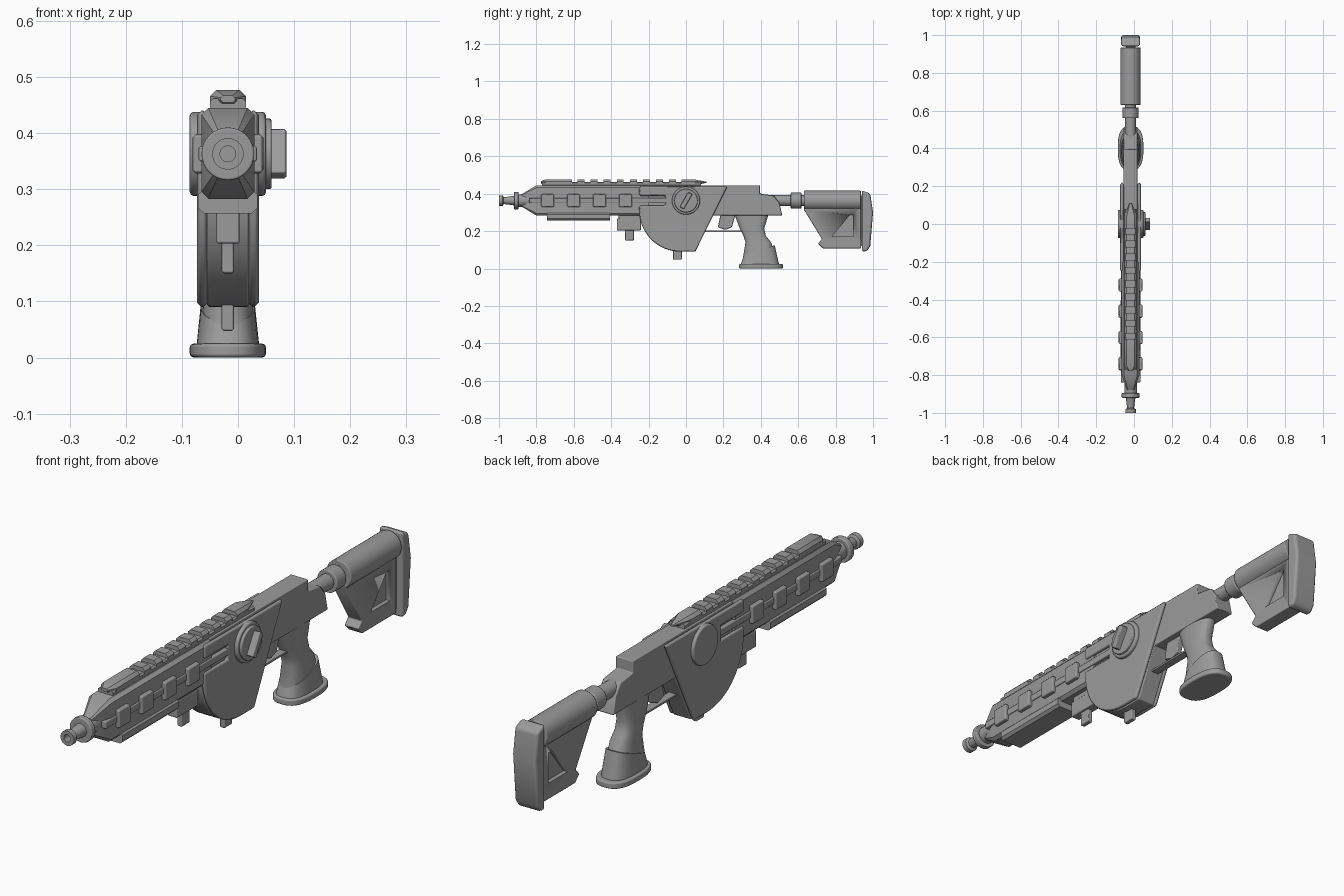
import bpy, bmesh, math
from mathutils import Vector

cube = bpy.data.objects.get("Cube")
if cube:
    bpy.data.objects.remove(cube, do_unlink=True)

# Landmarks shared by several parts
CENTRE = -0.018          # x of the body's centre plane
AXIS = 0.363             # height of barrel, dial and stock tube
TOP, BELLY = 0.445, 0.283
BODY_HALF = 0.0375
EDGE = 0.004             # usual chamfer

grey = bpy.data.materials.new("gunmetal_grey")
grey.use_nodes = True
colour = (0.33, 0.33, 0.33, 1)
grey.diffuse_color = colour
grey.node_tree.nodes["Principled BSDF"].inputs["Base Color"].default_value = colour


def loft(name, rings, bevel=0, segments=1):
    """Skin a list of equal-length rings, cap both ends and chamfer the edges."""
    bm = bmesh.new()
    loops = [[bm.verts.new(point) for point in ring] for ring in rings]
    for lower, upper in zip(loops, loops[1:]):
        for i in range(len(lower)):
            bm.faces.new((lower[i - 1], lower[i], upper[i], upper[i - 1]))
    bm.faces.new(loops[0])
    bm.faces.new(loops[-1])
    bmesh.ops.recalc_face_normals(bm, faces=bm.faces)
    mesh = bpy.data.meshes.new(name)
    bm.to_mesh(mesh)
    bm.free()
    mesh.materials.append(grey)
    obj = bpy.data.objects.new(name, mesh)
    bpy.context.collection.objects.link(obj)
    bpy.ops.object.select_all(action='DESELECT')
    obj.select_set(True)
    bpy.context.view_layer.objects.active = obj
    bpy.ops.object.shade_smooth_by_angle(angle=math.radians(35))
    if bevel:
        modifier = obj.modifiers.new("chamfer", 'BEVEL')
        modifier.width = bevel
        modifier.segments = segments
        modifier.limit_method = 'ANGLE'
        modifier.angle_limit = math.radians(35)
        modifier.harden_normals = True
    return obj


def prism(name, outline, inner, outer, bevel=EDGE, segments=1):
    """Extrude a (y, z) outline between two offsets from the centre plane."""
    rings = [[(CENTRE + x, y, z) for y, z in outline] for x in (inner, outer)]
    return loft(name, rings, bevel, segments)


def box(name, half, front, back, low, high, bevel=EDGE):
    outline = [(front, low), (back, low), (back, high), (front, high)]
    return prism(name, outline, -half, half, bevel)


def octagon_bar(name, half, low, high, cut, stations):
    """Bar along y with cut corners; stations are (y, scale) pairs."""
    middle, tall = (low + high) / 2, (high - low) / 2
    quarter = [(half, tall - cut), (half - cut, tall)]
    upper = quarter + [(-x, z) for x, z in reversed(quarter)]
    section = upper + [(-x, -z) for x, z in upper]
    return loft(name, [[(CENTRE + x * scale, y, middle + z * scale) for x, z in section]
                       for y, scale in stations])


def circle(radius, count=36):
    angles = [math.tau * i / count for i in range(count)]
    return [(radius * math.cos(a), radius * math.sin(a)) for a in angles]


def turned(name, profile, bevel=0, across=False):
    """Turn (distance, radius) pairs about the y axis line, or about x if across."""
    rings = []
    for distance, radius in profile:
        if across:
            rings.append([(CENTRE + distance, u, AXIS + v) for u, v in circle(radius)])
        else:
            rings.append([(CENTRE + u, distance, AXIS + v) for u, v in circle(radius)])
    return loft(name, rings, bevel, segments=2)


def rod(name, start, end, radius, bevel=EDGE, across=False):
    return turned(name, [(start, radius), (end, radius)], bevel, across)


def oval(front, back, half, low, rise=0):
    """Rounded ring that climbs by rise from its front to its back."""
    ring = []
    for point in circle(1):
        u, v = (math.copysign(abs(c) ** 0.75, c) for c in point)
        t = (v + 1) / 2
        ring.append((CENTRE + half * u, front + (back - front) * t, low + rise * t))
    return ring


# Barrel with a hollow flared tip, collar and shank
bore, neck, flare = 0.014, 0.018, 0.028
turned("barrel", [(-0.95, bore), (-1, bore), (-1, flare), (-0.98, flare),
                  (-0.975, neck), (-0.9, flare)])
rod("barrel_collar", -0.92, -0.895, 0.047)
rod("barrel_shank", -0.9, -0.8, 0.033)

# Handguard with tapered nose, side rail and blocks
octagon_bar("handguard", 0.047, BELLY, TOP, 0.012, [(-0.88, 0.4), (-0.8, 1), (-0.2, 1)])
box("side_rail", 0.052, -0.84, -0.1, AXIS - 0.014, AXIS + 0.014)
for i in range(4):
    front = -0.775 + i * 0.139
    box(f"side_block_{i + 1}", 0.063, front, front + 0.07, AXIS - 0.035, AXIS + 0.035, 0.006)
octagon_bar("lower_rail", 0.053, 0.257, 0.3, 0.01, [(-0.743, 1), (-0.406, 1)])

# Top rail: a low base, long end pieces and evenly spaced teeth
RAIL_HALF, RAIL_TOP = 0.032, 0.477
octagon_bar("top_rail_base", RAIL_HALF, TOP - 0.005, 0.462, 0.006, [(-0.77, 1), (0.08, 1)])
pieces = {"front": [(-0.775, 0.4), (-0.75, 1), (-0.61, 1)],
          "rear": [(-0.024, 1), (0.04, 1), (0.11, 0.2)]}
for i in range(8):
    start = -0.58 + i * 0.07
    pieces[f"tooth_{i + 1}"] = [(start, 1), (start + 0.037, 1)]
for label, stations in pieces.items():
    octagon_bar(f"top_rail_{label}", RAIL_HALF, TOP, RAIL_TOP, 0.011, stations)

# Receiver with stepped, sloping rear
prism("receiver", [(-0.25, BELLY), (0.515, BELLY), (0.5, 0.35), (0.47, 0.39),
                   (0.396, 0.4), (0.396, TOP), (-0.25, TOP)], -BODY_HALF, BODY_HALF)

# Round-fronted housing: core and two plates notched around the side rail
FRONT, RADIUS = -0.25, 0.22
arc = [(FRONT + RADIUS - RADIUS * math.cos(a), 0.31 - RADIUS * math.sin(a))
       for a in (math.pi / 32 * i for i in range(17))]
outline = arc + [(0.05, 0.09), (0.222, 0.44), (FRONT, 0.44)]
notch = [(y, AXIS + s * 0.026) for y, s in
         ((FRONT, 1), (FRONT + 0.14, 1), (FRONT + 0.14, -1), (FRONT, -1))]
prism("housing_core", outline, -BODY_HALF, BODY_HALF)
for side, sign in (("left", 1), ("right", -1)):
    prism(f"housing_plate_{side}", outline + notch, sign * 0.036, sign * 0.055, 0.008)
box("housing_foot", 0.011, -0.07, -0.022, 0.047, 0.11)

# Selector dial through the housing, with a tilted handle on the left
rod("dial", -0.068, 0.068, 0.075, 0.007, across=True)
rod("dial_cap", 0.06, 0.078, 0.063, across=True)
along = Vector((0.5, math.sqrt(0.75))) * 0.046
wide = along.orthogonal() * 0.28
hub = Vector((0, AXIS))
prism("dial_handle", [hub - along - wide, hub + along - wide,
                      hub + along + wide, hub - along + wide], 0.07, 0.104)

# Stepped block under the front of the receiver
box("front_block", 0.021, -0.37, -0.24, 0.203, 0.267)
box("front_block_mount", 0.018, -0.36, -0.24, 0.26, 0.3)
box("front_block_pin", 0.011, -0.326, -0.278, 0.15, 0.21)

# Trigger and guard
prism("trigger", [(0.185, 0.29), (0.17, 0.22), (0.21, 0.207), (0.245, 0.22), (0.265, 0.29)],
      -0.012, 0.012)
box("trigger_guard", 0.016, 0.1, 0.3, 0.196, 0.203, 0)

# Pistol grip with slanted sleeve and base pad
loft("grip", [oval(0.255, 0.445, 0.035, 0.3), oval(0.287, 0.418, 0.036, 0.215),
              oval(0.307, 0.427, 0.037, 0.175), oval(0.318, 0.455, 0.041, 0.14),
              oval(0.3, 0.485, 0.05, 0.03)])
loft("grip_sleeve", [oval(0.307, 0.474, 0.048, 0.065, rise=0.06),
                     oval(0.292, 0.498, 0.056, 0.02)])
pad = (0.283, 0.519, 0.068)
loft("grip_base", [oval(*pad, 0), oval(*pad, 0.025)], 0.007, segments=2)

# Stock tube, collar and sleeve
rod("stock_tube", 0.42, 0.65, 0.029, 0)
rod("stock_collar", 0.56, 0.617, 0.043)
rod("stock_sleeve", 0.63, 0.935, 0.053)

# Stock web with a triangular recess on each side
web = prism("stock_web", [(0.63, AXIS), (0.63, 0.315), (0.727, 0.157), (0.705, 0.134),
                          (0.732, 0.107), (0.935, 0.107), (0.935, AXIS)], -0.03, 0.03)
triangle = [(0.78, 0.17), (0.895, 0.17), (0.895, 0.285), (0.873, 0.285)]
for side, sign in (("left", 1), ("right", -1)):
    cutter = prism(f"recess_cutter_{side}", triangle, sign * 0.014, sign * 0.06, 0)
    cutter.hide_render = True
    cutter.hide_viewport = True
    cut = web.modifiers.new(f"recess_{side}", 'BOOLEAN')
    cut.operation = 'DIFFERENCE'
    cut.object = cutter

# Butt pad on a narrow mount
box("pad_mount", 0.025, 0.93, 0.95, 0.12, 0.39, 0)
prism("butt_pad", [(0.941, 0.09), (0.968, 0.093), (0.985, 0.12), (1, 0.3),
                   (0.985, 0.4), (0.941, 0.418)], -0.05, 0.05, 0.012, segments=3)
